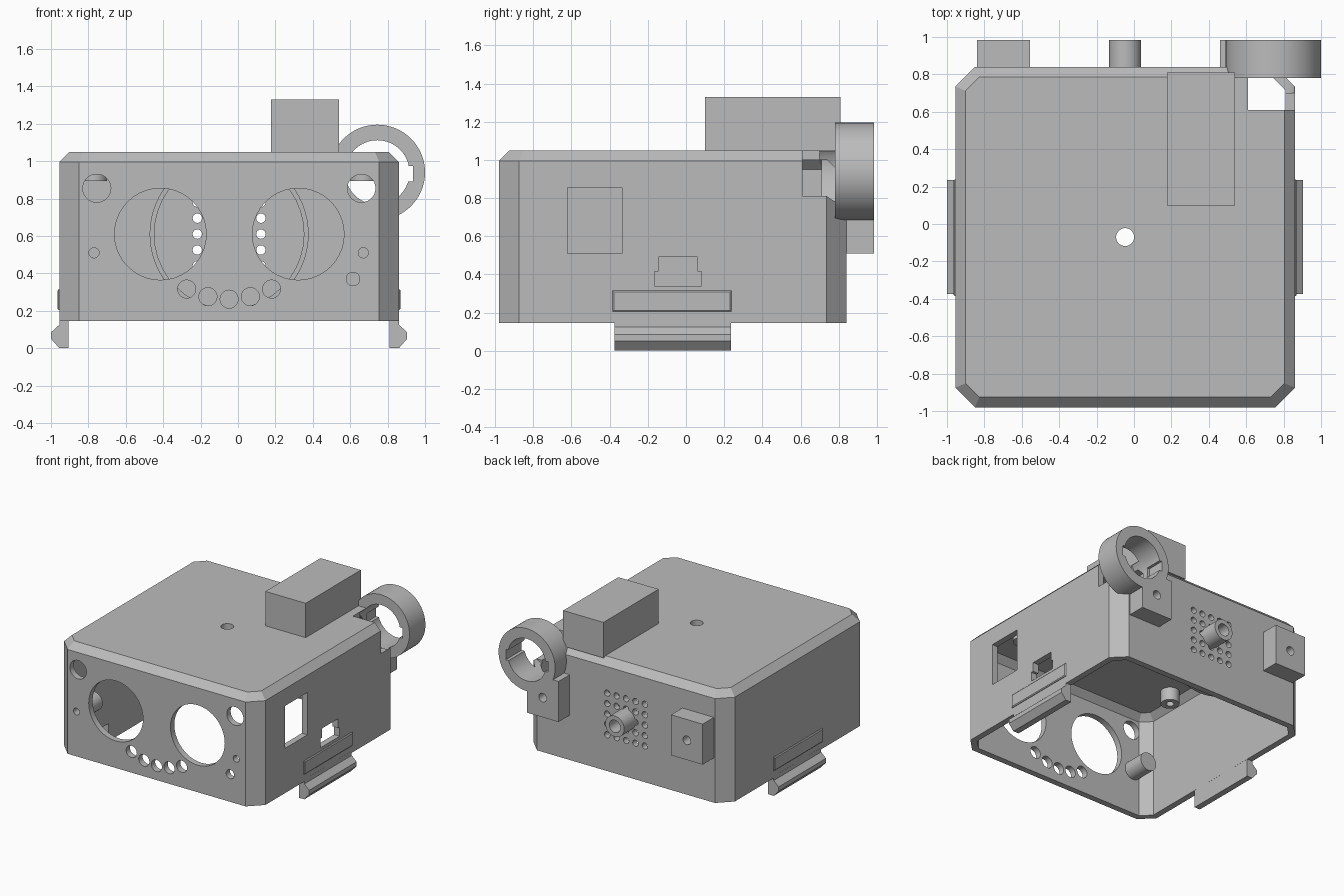
import bpy, bmesh, math
from mathutils import Vector

if "Cube" in bpy.data.objects:
    bpy.data.objects.remove(bpy.data.objects["Cube"], do_unlink=True)

grey = bpy.data.materials.new("plain_grey")
grey.use_nodes = True
COLOR = (0.5, 0.5, 0.5, 1)
grey.diffuse_color = COLOR
grey.node_tree.nodes["Principled BSDF"].inputs["Base Color"].default_value = COLOR

CX, CY = -0.0475, -0.07     # centre of the housing
HX, HY = 0.9075, 0.91       # half width and half depth


def make(name, bm):
    bmesh.ops.recalc_face_normals(bm, faces=bm.faces)
    me = bpy.data.meshes.new(name)
    bm.to_mesh(me)
    bm.free()
    me.materials.append(grey)
    ob = bpy.data.objects.new(name, me)
    bpy.context.collection.objects.link(ob)
    return ob


def loft(name, rings):
    """Closed solid through a stack of matching rings of points."""
    bm = bmesh.new()
    loops = [[bm.verts.new(p) for p in ring] for ring in rings]
    n = len(loops[0])
    for a, b in zip(loops, loops[1:]):
        for i in range(n):
            j = (i + 1) % n
            bm.faces.new((a[i], a[j], b[j], b[i]))
    bm.faces.new(loops[0])
    bm.faces.new(loops[-1])
    return make(name, bm)


def box(name, x0, x1, y0, y1, z0, z1):
    return loft(name, [[(x0, y0, z), (x1, y0, z), (x1, y1, z), (x0, y1, z)] for z in (z0, z1)])


def rod(name, axis, a, b, r, lo, hi, sides=40):
    """Cylinder along y (centre x, z) or along z (centre x, y)."""
    rings = []
    for t in (lo, hi):
        ring = []
        for i in range(sides):
            ang = math.tau * i / sides
            u, v = a + r * math.cos(ang), b + r * math.sin(ang)
            ring.append((u, t, v) if axis == "y" else (u, v, t))
        rings.append(ring)
    return loft(name, rings)


def octagon(inset, z):
    """Housing outline with cut corners, moved inwards by inset."""
    c = 0.105 - inset * (2 - math.sqrt(2))
    w, d = HX - inset, HY - inset
    pts = [(w, d - c), (w - c, d), (c - w, d), (-w, d - c),
           (-w, c - d), (c - w, -d), (w - c, -d), (w, c - d)]
    return [(CX + x, CY + y, z) for x, y in pts]


def cut(ob, *cutters):
    for c in cutters:
        m = ob.modifiers.new("cut", "BOOLEAN")
        m.operation = "DIFFERENCE"
        m.solver = "EXACT"
        m.object = c
        bpy.context.view_layer.objects.active = ob
        bpy.ops.object.modifier_apply(modifier=m.name)
        bpy.data.objects.remove(c, do_unlink=True)


def hole(x, z, r, lo, hi):
    return rod("cutter", "y", x, z, r, lo, hi)


# Hollow housing, open underneath
housing = loft("housing", [octagon(0, 0.145), octagon(0, 0.995), octagon(0.055, 1.05)])
cut(housing, loft("cutter", [octagon(0.05, 0.05), octagon(0.05, 0.95), octagon(0.1, 1.0)]))

# Front openings
front = [(-0.755, 0.855, 0.075), (0.66, 0.855, 0.075), (-0.415, 0.61, 0.245),
         (0.322, 0.61, 0.245), (-0.77, 0.51, 0.027), (0.67, 0.51, 0.027), (0.615, 0.37, 0.036)]
for i in range(-2, 3):
    front.append((CX + 0.1135 * i, 0.262 + 0.0135 * i * i, 0.048))
for x, z, r in front:
    cut(housing, hole(x, z, r, -1.1, -0.8))

# Back grille
for i in range(-2, 3):
    for j in range(-2, 3):
        if i or j:
            cut(housing, hole(CX + 0.085 * i, 0.61 + 0.085 * j, 0.025, 0.7, 0.9))
cut(housing, hole(CX, 0.61, 0.05, 0.7, 0.9))

# Side window, stepped socket, roof hole and back corner notch
cut(housing,
    box("cutter", 0.7, 1, -0.62, -0.335, 0.51, 0.855),
    box("cutter", 0.7, 1, -0.165, 0.08, 0.34, 0.415),
    box("cutter", 0.7, 1, -0.145, 0.06, 0.40, 0.49),
    rod("cutter", "z", CX, CY, 0.048, 0.9, 1.2),
    box("cutter", 0.61, 1.1, 0.61, 1.1, 0.81, 1.2),
    hole(0.745, 0.94, 0.172, 0.7, 1.0),
    box("cutter", 0.2, 0.515, 0.13, 0.76, 0.9, 1.2))
parts = [housing]

# Raised roof compartment
roof_box = box("roof_compartment", 0.177, 0.54, 0.1, 0.81, 1.04, 1.33)
cut(roof_box, box("cutter", 0.2, 0.515, 0.13, 0.76, 0.9, 1.29))
parts.append(roof_box)


def bore(ob):
    cut(ob, hole(0.745, 0.94, 0.172, 0.6, 1.1),
        box("cutter", 0.555, 0.935, 0.6, 1.1, 0.89, 0.975))


# Holder ring with keyed bore
ring = rod("holder_ring", "y", 0.745, 0.94, 0.255, 0.78, 0.985, 64)
bore(ring)
parts.append(ring)

# Back mounting blocks
for name, x in (("ring_block", 0.6025), ("plain_block", -0.6975)):
    block = box(name, x - 0.1425, x + 0.1425, 0.83, 0.985, 0.51, 0.84)
    cut(block, hole(x, 0.67, 0.035, 0.88, 1.1))
    if name == "ring_block":
        bore(block)
    parts.append(block)

# Back spout and inner speaker seat
spout = rod("back_spout", "y", CX, 0.61, 0.085, 0.78, 0.985)
cut(spout, hole(CX, 0.61, 0.05, 0.6, 1.1))
seat = rod("speaker_seat", "y", CX, 0.61, 0.425, 0.71, 0.8, 64)
cut(seat, hole(CX, 0.61, 0.4, 0.6, 0.9))
parts += [spout, seat]

# Inner posts
for x in (-0.77, 0.67):
    post = rod("roof_post", "z", x, -0.5, 0.07, 0.895, 1.02)
    cut(post, rod("cutter", "z", x, -0.5, 0.03, 0.8, 0.98))
    parts.append(post)
front_post = rod("front_post", "y", -0.77, 0.51, 0.075, -0.94, -0.75)
cut(front_post, hole(-0.77, 0.51, 0.027, -1.1, -0.8))
parts.append(front_post)

# Side clips and ledges, mirrored about the housing centre
clip = [(0.858, 0.16), (0.908, 0.16), (0.908, 0.125), (0.952, 0.085),
        (0.952, 0.05), (0.908, 0), (0.858, 0)]
for side, s in (("left", 1), ("right", -1)):
    parts.append(loft(side + "_clip", [[(CX + s * x, y, z) for x, z in clip]
                                       for y in (-0.375, 0.235)]))
    rings = []
    for x, e in ((0.89, 0), (HX + 0.004, 0), (HX + 0.01, 0.007)):
        y0, y1, z0, z1 = -0.385 + e, 0.238 - e, 0.205 + e, 0.315 - e
        rings.append([(CX + s * x, y, z) for y, z in ((y0, z0), (y1, z0), (y1, z1), (y0, z1))])
    parts.append(loft(side + "_ledge", rings))

# Smooth round walls, keep edges sharp
bpy.ops.object.select_all(action="DESELECT")
for ob in parts:
    ob.select_set(True)
bpy.context.view_layer.objects.active = housing
bpy.ops.object.shade_smooth_by_angle(angle=math.radians(30))
